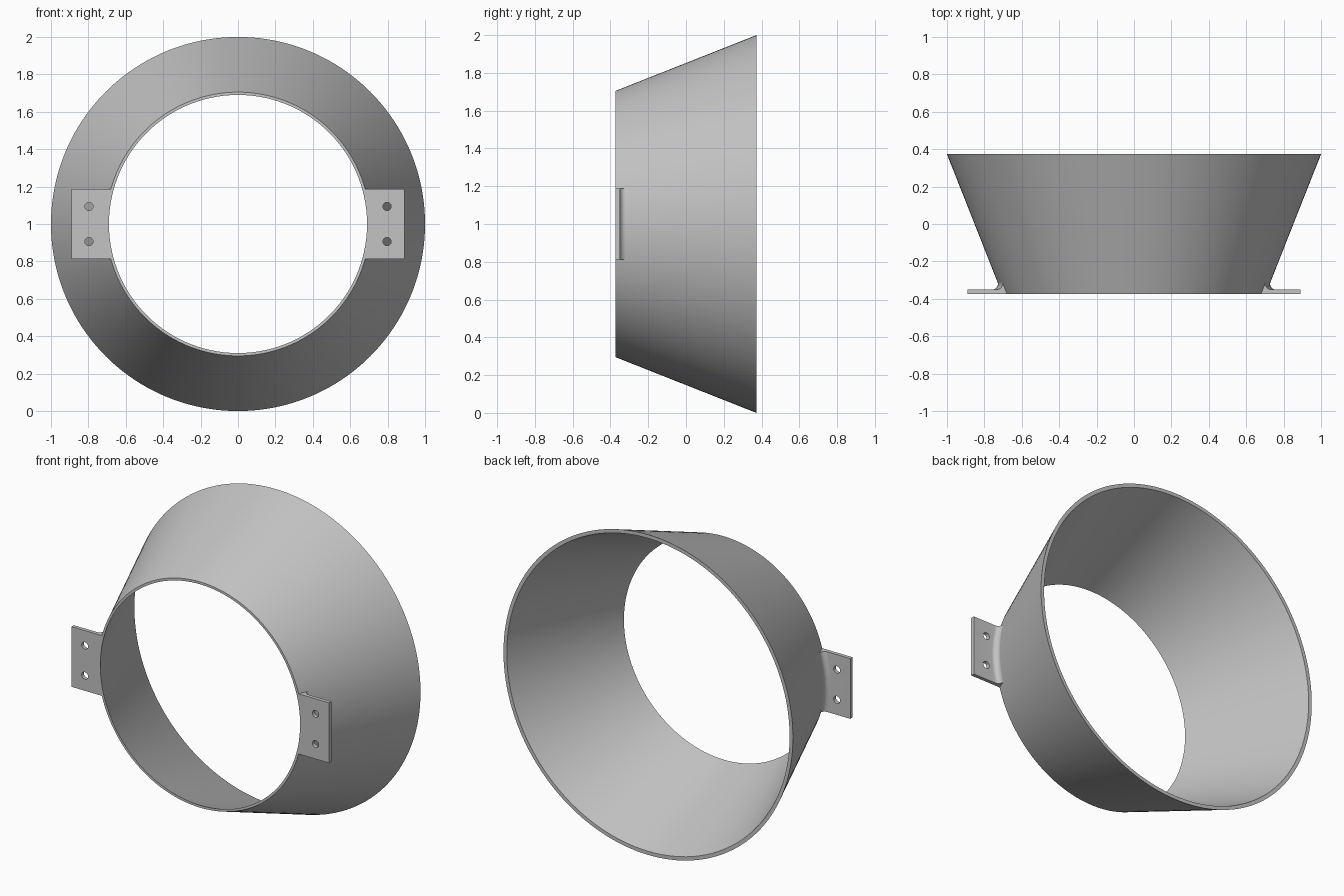
import bpy, bmesh, math
from mathutils import Vector, Matrix

if "Cube" in bpy.data.objects:
    bpy.data.objects.remove(bpy.data.objects["Cube"], do_unlink=True)

FRONT, BACK = -0.373, 0.373      # depth of the sleeve
R_FRONT, R_BACK = 0.705, 1.0     # outer radii
TAB_BACK, TAB_END, TAB_HALF = -0.35, 0.89, 0.188
FILLET_TOP = -0.31
CENTRE = Vector((0, 0, 1))

grey = bpy.data.materials.new("plain grey")
grey.use_nodes = True
colour = (0.55, 0.55, 0.55, 1)
grey.diffuse_color = colour
grey.node_tree.nodes["Principled BSDF"].inputs["Base Color"].default_value = colour


def make_object(name, bm):
    bmesh.ops.recalc_face_normals(bm, faces=bm.faces)
    mesh = bpy.data.meshes.new(name)
    bm.to_mesh(mesh)
    bm.free()
    mesh.materials.append(grey)
    obj = bpy.data.objects.new(name, mesh)
    bpy.context.collection.objects.link(obj)
    return obj


def activate(obj):
    bpy.ops.object.select_all(action='DESELECT')
    obj.select_set(True)
    bpy.context.view_layer.objects.active = obj


def smooth(obj):
    activate(obj)
    bpy.ops.object.shade_smooth_by_angle(angle=math.radians(30))


def wall_x(y, dz):
    """Outer wall position at depth y and height dz from the axis."""
    r = R_FRONT + (R_BACK - R_FRONT) * (y - FRONT) / (BACK - FRONT)
    return math.sqrt(r * r - dz * dz)


# Conical sleeve: thin wall profile spun about the depth axis
bm = bmesh.new()
profile = [(R_FRONT, FRONT), (R_BACK, BACK), (0.977, BACK), (0.69, FRONT)]
verts = [bm.verts.new((x, y, 1)) for x, y in profile]
edges = [bm.edges.new((verts[i], verts[(i + 1) % 4])) for i in range(4)]
bmesh.ops.spin(bm, geom=verts + edges, cent=CENTRE, axis=(0, 1, 0),
               angle=math.tau, steps=160, use_merge=True)
bmesh.ops.remove_doubles(bm, verts=bm.verts, dist=0.0001)
smooth(make_object("conical_sleeve", bm))


# Mounting tab: cross-section with a fillet, lofted along the curved wall
def tab_section(dz):
    corner = Vector((wall_x(TAB_BACK, dz), TAB_BACK))
    top = Vector((wall_x(FILLET_TOP, dz), FILLET_TOP))
    foot = corner + Vector(((top - corner).length, 0))
    pts = [(math.sqrt(0.694 ** 2 - dz * dz), FRONT), (TAB_END, FRONT),
           (TAB_END, TAB_BACK)]
    for i in range(9):
        t = i / 8
        a, b, c = (1 - t) ** 2, 2 * t * (1 - t) * 0.56, t * t
        pts.append((foot * a + corner * b + top * c) / (a + b + c))
    return pts


bm = bmesh.new()
rings = []
STEPS = 16
for k in range(STEPS + 1):
    dz = TAB_HALF * (2 * k / STEPS - 1)
    rings.append([bm.verts.new((p[0], p[1], 1 + dz)) for p in tab_section(dz)])
n = len(rings[0])
for lower, upper in zip(rings, rings[1:]):
    for i in range(n):
        j = (i + 1) % n
        bm.faces.new((lower[i], lower[j], upper[j], upper[i]))
bm.faces.new(rings[0])
bm.faces.new(rings[-1])
bmesh.ops.dissolve_limit(bm, angle_limit=0.002, verts=bm.verts, edges=bm.edges)
tabs = make_object("mounting_tabs", bm)

# Two screw holes through the tab
bm = bmesh.new()
for dz in (-0.094, 0.094):
    place = Matrix.Translation((0.797, TAB_BACK, 1 + dz)) @ Matrix.Rotation(math.pi / 2, 4, 'X')
    bmesh.ops.create_cone(bm, cap_ends=True, segments=32, radius1=0.022,
                          radius2=0.022, depth=0.1, matrix=place)
cutter = make_object("hole_cutter", bm)
cutter.hide_render = True
cut = tabs.modifiers.new("holes", 'BOOLEAN')
cut.operation = 'DIFFERENCE'
cut.solver = 'EXACT'
cut.object = cutter
activate(tabs)
bpy.ops.object.modifier_apply(modifier=cut.name)
bpy.data.objects.remove(cutter, do_unlink=True)

# Matching tab on the other side
tabs.modifiers.new("mirror", 'MIRROR').use_mirror_merge = False
bpy.ops.object.modifier_apply(modifier="mirror")
smooth(tabs)
